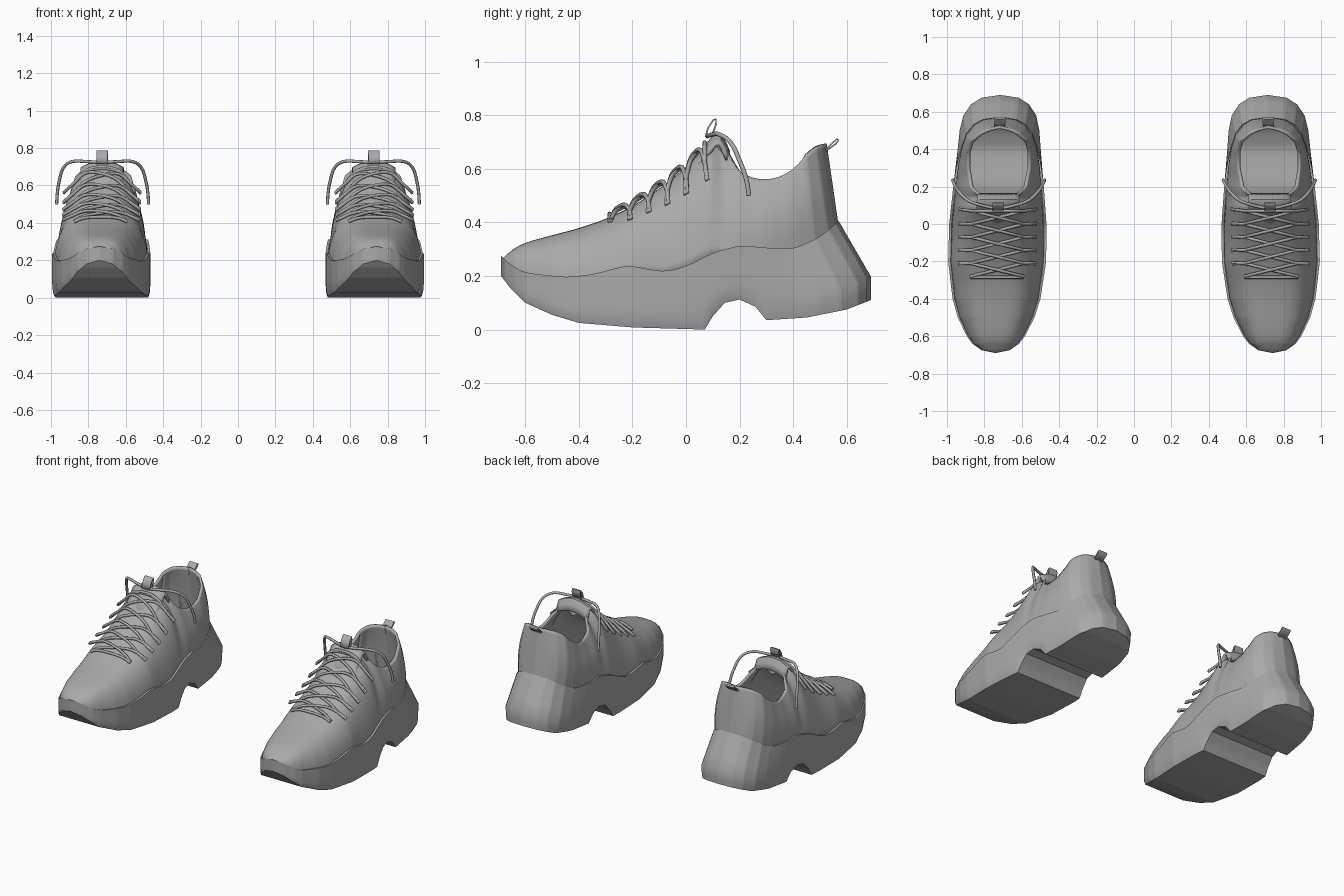
import bpy, bmesh, math
from mathutils import Vector
from mathutils.bvhtree import BVHTree

cube = bpy.data.objects.get("Cube")
if cube:
    bpy.data.objects.remove(cube)

grey = bpy.data.materials.new("plain grey")
grey.use_nodes = True
COLOUR = (0.4, 0.4, 0.4, 1)
grey.diffuse_color = COLOUR
grey.node_tree.nodes["Principled BSDF"].inputs["Base Color"].default_value = COLOUR

# Profiles along the shoe: (y, value)
WIDTH = [(-.69, 0), (-.675, .075), (-.64, .125), (-.6, .155), (-.5, .205), (-.4, .235), (-.2, .262),
         (0, .26), (.2, .242), (.4, .222), (.5, .213), (.58, .195), (.64, .155), (.675, .1), (.69, 0)]
BOTTOM = [(-.69, .2), (-.66, .16), (-.6, .1), (-.5, .055), (-.4, .025), (-.2, .008), (.07, 0),
          (.1, .05), (.145, .1), (.2, .112), (.26, .085), (.3, .035), (.45, .045), (.6, .075), (.69, .11)]
SEAM = [(-.69, .275), (-.65, .235), (-.6, .212), (-.45, .195), (-.35, .205), (-.22, .24), (-.08, .215),
        (0, .235), (.1, .287), (.2, .315), (.3, .305), (.4, .3), (.5, .345), (.57, .405)]
HEIGHT = [(-.69, .26), (-.65, .3), (-.6, .325), (-.5, .352), (-.4, .378), (-.3, .412), (-.2, .46), (-.1, .525),
          (0, .605), (.06, .665), (.1, .705), (.14, .68), (.17, .62), (.21, .58), (.28, .557), (.36, .57),
          (.43, .605), (.48, .65), (.52, .685), (.57, .695)]
COLLAR = [(.1, 0), (.12, .07), (.16, .125), (.2, .148), (.3, .168), (.4, .168), (.48, .15), (.53, .105),
          (.555, .06), (.57, 0)]


def linear(table, y):
    for (a, va), (b, vb) in zip(table, table[1:]):
        if y <= b:
            return va + (vb - va) * max(0, (y - a) / (b - a))
    return table[-1][1]


def smooth(table, y):
    """Soften a profile by averaging neighbouring samples."""
    r = min(.03, y + .69, max(0, table[-1][0] - y))
    return sum(linear(table, y + r * k) for k in (-1, -.5, 0, .5, 1)) / 5


def ramp(a, b, v):
    k = min(1, max(0, (v - a) / (b - a)))
    return k * k * (3 - 2 * k)


def centre(y):
    return .728 - .018 * y


def top_y(t):
    """The heel of the sole leans forward towards its upper edge."""
    return t if t < .2 else .2 + (t - .2) * .37 / .49


def half_width(t):
    return linear(WIDTH, t) * (1 - .1 * ramp(.3, .6, t))


# Stations, denser at the rounded ends and at every profile corner
stations = {round(-.69 * math.cos(math.pi * i / 72), 3) for i in range(73)}
stations |= {p[0] for p in BOTTOM + WIDTH}
stations = sorted(stations)


def make_object(name, bm, thickness=0, angle=35):
    bmesh.ops.remove_doubles(bm, verts=bm.verts, dist=.0006)
    bmesh.ops.recalc_face_normals(bm, faces=bm.faces)
    mesh = bpy.data.meshes.new(name)
    bm.to_mesh(mesh)
    mesh.materials.append(grey)
    ob = bpy.data.objects.new(name, mesh)
    bpy.context.collection.objects.link(ob)
    bpy.ops.object.select_all(action='DESELECT')
    ob.select_set(True)
    bpy.context.view_layer.objects.active = ob
    bpy.ops.object.shade_smooth_by_angle(angle=math.radians(angle))
    if thickness:
        mod = ob.modifiers.new("thickness", 'SOLIDIFY')
        mod.thickness = thickness
        mod.offset = -1
    ob.modifiers.new("other shoe", 'MIRROR')
    return ob


def skin(bm, rows):
    grid = [[bm.verts.new(p) for p in row] for row in rows]
    for a, b in zip(grid, grid[1:]):
        for i in range(len(a) - 1):
            bm.faces.new((a[i], a[i + 1], b[i + 1], b[i]))


# Chunky sole with an arch notch and a sunken footbed
def sole_section(t, side):
    w, wt = linear(WIDTH, t), half_width(t)
    lo, hi = linear(BOTTOM, t), smooth(SEAM, top_y(t))
    mid, yt = lo + .3 * (hi - lo), top_y(t)
    ring = [(0, t, lo), (w * .955, t, lo), (w * .985, t, lo + .1 * (hi - lo)), (w, t, mid)]
    ring += [(w + (wt - w) * k, t + (yt - t) * k, mid + (hi - mid) * k) for k in (.35, .7, 1)]
    ring += [(wt * .95, yt, hi), (wt * .94, yt, hi - .02), (0, yt, hi - .02)]
    return [(centre(y) + side * x, y, z) for x, y, z in ring]


bm = bmesh.new()
for side in (-1, 1):
    skin(bm, [sole_section(t, side) for t in stations])
make_object("sole", bm)
bm.free()


# Upper: closed arches at the forefoot that open into the collar
def upper_section(t, side, steps=18):
    yt = top_y(t)
    w, c = half_width(t) * .955, linear(COLLAR, yt)
    lo, hi = smooth(SEAM, yt) - .02, smooth(HEIGHT, yt)
    opened = ramp(.09, .17, yt)
    row = []
    for i in range(steps + 1):
        u = i / steps
        a = u * math.pi / 2
        z_arch = lo + (hi - lo) * math.sin(a) ** .85
        x_arch = w * max(0, math.cos(a)) ** .62 * (1 - .5 * (z_arch - lo))
        x_wall = w + (c - w) * u + .02 * math.sin(math.pi * u) * min(1, w * 8)
        x = x_arch + (x_wall - x_arch) * opened if i < steps else c
        z = z_arch + (lo + (hi - lo) * u - z_arch) * opened
        y = yt - .045 * ramp(.3, .57, yt) * u
        row.append((centre(y) + side * (x if w else 0), y, z))
    return row


bm = bmesh.new()
for side in (-1, 1):
    skin(bm, [upper_section(t, side) for t in stations])
surface = BVHTree.FromBMesh(bm)
make_object("upper", bm, .016, 50)
bm.free()


# Bands swept along a (y, z) path: tongue, tongue tab, heel loop
def band(name, path, half, droop, thickness):
    bm = bmesh.new()
    xs = [k / 4 for k in range(-4, 5)]
    skin(bm, [[(centre(y) + half * k, y, z - droop * k * k) for k in xs] for y, z in path])
    make_object(name, bm, thickness, 50)
    bm.free()


band("tongue", [(-.02, .585), (.04, .65), (.08, .7), (.105, .73), (.13, .732), (.15, .7), (.165, .665)],
     .115, .035, .016)
band("tongue_tab", [(.07, .72), (.08, .755), (.1, .785), (.113, .788), (.115, .765), (.1, .725)],
     .03, 0, .006)
band("heel_loop", [(.515, .67), (.535, .69), (.562, .714), (.572, .708), (.562, .692), (.525, .665)],
     .03, 0, .006)


# Laces: rounded cords lying on the upper
def cord(name, points, radius):
    curve = bpy.data.curves.new(name, 'CURVE')
    curve.dimensions = '3D'
    curve.bevel_depth = radius
    curve.bevel_resolution = 2
    curve.resolution_u = 3
    curve.use_fill_caps = True
    for flip in (-1, 1):
        spline = curve.splines.new('BEZIER')
        spline.bezier_points.add(len(points) - 1)
        for bp, (x, y, z) in zip(spline.bezier_points, points):
            bp.co = (flip * x, y, z)
            bp.handle_left_type = bp.handle_right_type = 'AUTO'
    curve.materials.append(grey)
    bpy.context.collection.objects.link(bpy.data.objects.new(name, curve))


def on_upper(x, y, lift):
    hit = surface.ray_cast(Vector((centre(y) + x, y, 2)), Vector((0, 0, -1)))[0]
    return (centre(y) + x, y, (hit.z if hit else linear(HEIGHT, y)) + lift)


ROWS, STEP, REACH = 6, .07, .142
for side in (-1, 1):
    points = []
    for row in range(ROWS):
        y0 = -.28 + STEP * row
        s = side if row % 2 else -side
        last = row == ROWS - 1
        for k in range(7):
            f = k / 6
            y = min(.085, y0 + STEP * f * (0 if last else 1))
            lift = .014 + (.009 * math.sin(math.pi * f) if s > 0 else 0)
            points.append(on_upper(s * REACH * (2 * f - 1), y, lift))
    cord("lace_left" if side > 0 else "lace_right", points, .0085)
cord("lace_bottom_bar", [on_upper(REACH * k / 4, -.285, .012) for k in range(-4, 5)], .0085)

# Loose lace ends arching out and hanging down
for side in (-1, 1):
    tail = [(.0, .08, .722), (.09, .1, .728), (.16, .125, .728), (.205, .165, .7), (.23, .2, .63),
            (.242, .225, .56), (.246, .235, .5)]
    cord("lace_end", [(centre(y) + side * x, y, z) for x, y, z in tail], .0085)
